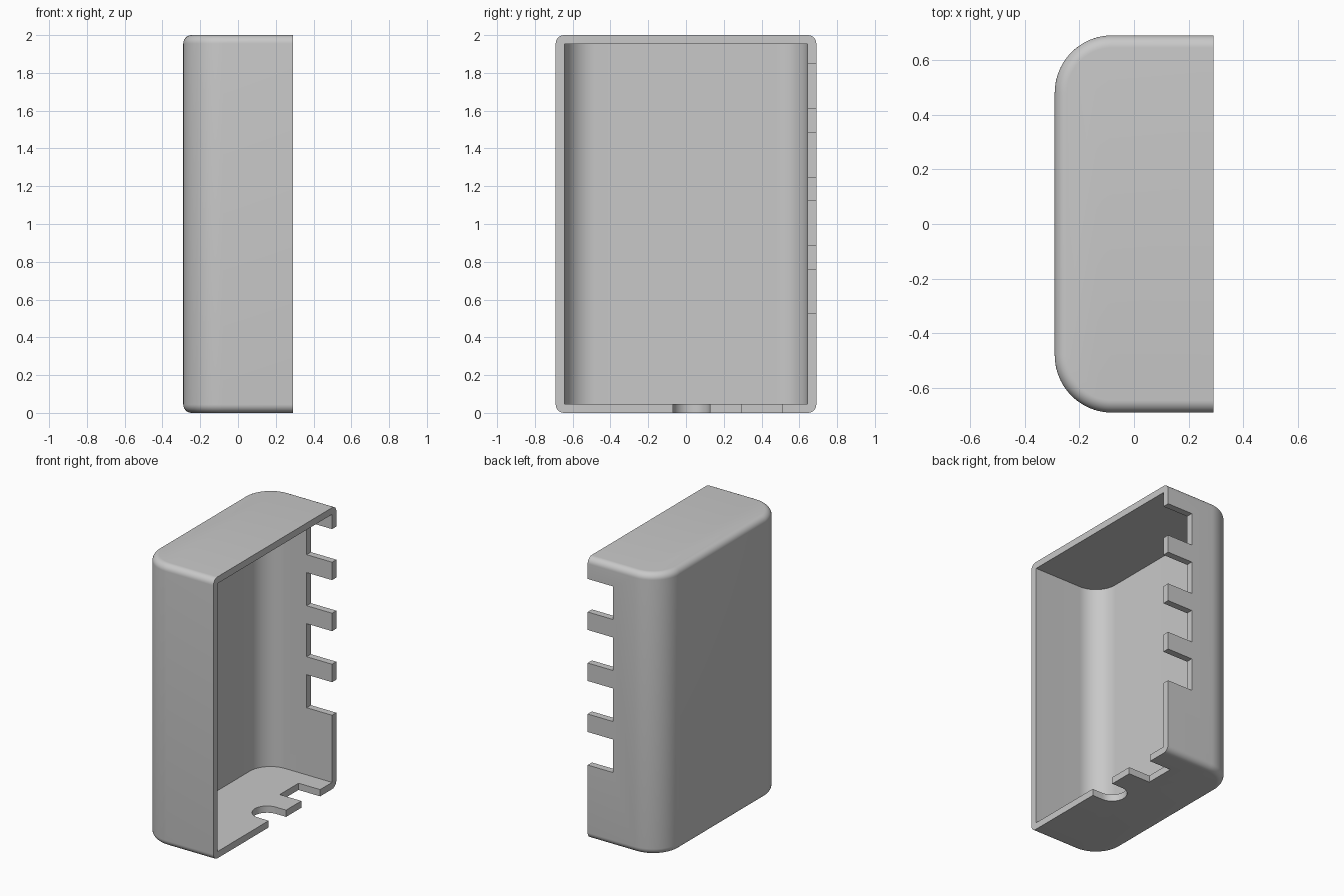
import bpy, bmesh
from math import pi, sin, cos, radians

if "Cube" in bpy.data.objects:
    bpy.data.objects.remove(bpy.data.objects["Cube"], do_unlink=True)

BACK, FRONT, HALF_W, HEIGHT = -0.29, 0.29, 0.69, 2.0
CORNER, FILLET, WALL = 0.21, 0.045, 0.048

grey = bpy.data.materials.new("plain grey")
grey.use_nodes = True
colour = (0.58, 0.58, 0.58, 1)
grey.diffuse_color = colour
grey.node_tree.nodes["Principled BSDF"].inputs["Base Color"].default_value = colour


def outline(inset, front, steps=20):
    """D-shaped plan: square at the open side, rounded at the back."""
    r = CORNER - inset
    cx, cy = BACK + CORNER, HALF_W - CORNER
    half = [(cx - r * sin(a), cy + r * cos(a))
            for a in (i * pi / 2 / steps for i in range(steps + 1))]
    side = [(front, HALF_W - inset)] + half
    return side + [(x, -y) for x, y in reversed(side)]


def loft(name, layers):
    """Solid through stacked (points, z) outlines, capped at both ends."""
    bm = bmesh.new()
    rings = [[bm.verts.new((x, y, z)) for x, y in pts] for pts, z in layers]
    for a, b in zip(rings, rings[1:]):
        for i in range(len(a)):
            j = (i + 1) % len(a)
            bm.faces.new((a[i], a[j], b[j], b[i]))
    bm.faces.new(rings[0])
    bm.faces.new(rings[-1])
    bmesh.ops.recalc_face_normals(bm, faces=bm.faces)
    mesh = bpy.data.meshes.new(name)
    bm.to_mesh(mesh)
    bm.free()
    mesh.materials.append(grey)
    ob = bpy.data.objects.new(name, mesh)
    bpy.context.collection.objects.link(ob)
    return ob


def block(name, x0, y0, y1, z0, z1):
    pts = [(x0, y0), (FRONT + 0.1, y0), (FRONT + 0.1, y1), (x0, y1)]
    return loft(name, [(pts, z0), (pts, z1)])


# Outer body with filleted top and bottom rims
N = 8
rim = [(FILLET * (1 - sin(i * pi / 2 / N)), FILLET * (1 - cos(i * pi / 2 / N)))
       for i in range(N + 1)]
layers = [(outline(inset, FRONT), z) for inset, z in rim]
layers += [(outline(inset, FRONT), HEIGHT - z) for inset, z in reversed(rim)]
case = loft("half_case", layers)

# Inner cavity, open at the front
hollow = outline(WALL, FRONT + 0.1)
cutters = [loft("cavity_cutter", [(hollow, WALL), (hollow, HEIGHT - WALL)])]

# Four side slots
for i in range(4):
    z = 0.525 + i * 0.3625
    cutters.append(block("slot_cutter", FRONT - 0.2, 0.6, 0.8, z, z + 0.235))

# Floor notch with square corners
cutters.append(block("notch_cutter", FRONT - 0.17, 0.297, 0.508, -0.1, 0.1))

# Floor notch with a round end
r, cx, cy = 0.098, FRONT - 0.08, 0.028
arc = [(cx - r * sin(a), cy + r * cos(a)) for a in (i * pi / 24 for i in range(25))]
pts = [(FRONT + 0.1, cy + r)] + arc + [(FRONT + 0.1, cy - r)]
cutters.append(loft("cable_cutter", [(pts, -0.1), (pts, 0.1)]))

# Cut everything and apply
bpy.context.view_layer.objects.active = case
case.select_set(True)
for cutter in cutters:
    mod = case.modifiers.new("cut", "BOOLEAN")
    mod.operation, mod.solver, mod.object = "DIFFERENCE", "EXACT", cutter
    bpy.ops.object.modifier_apply(modifier=mod.name)
    bpy.data.objects.remove(cutter, do_unlink=True)
bpy.ops.object.shade_smooth_by_angle(angle=radians(30))
